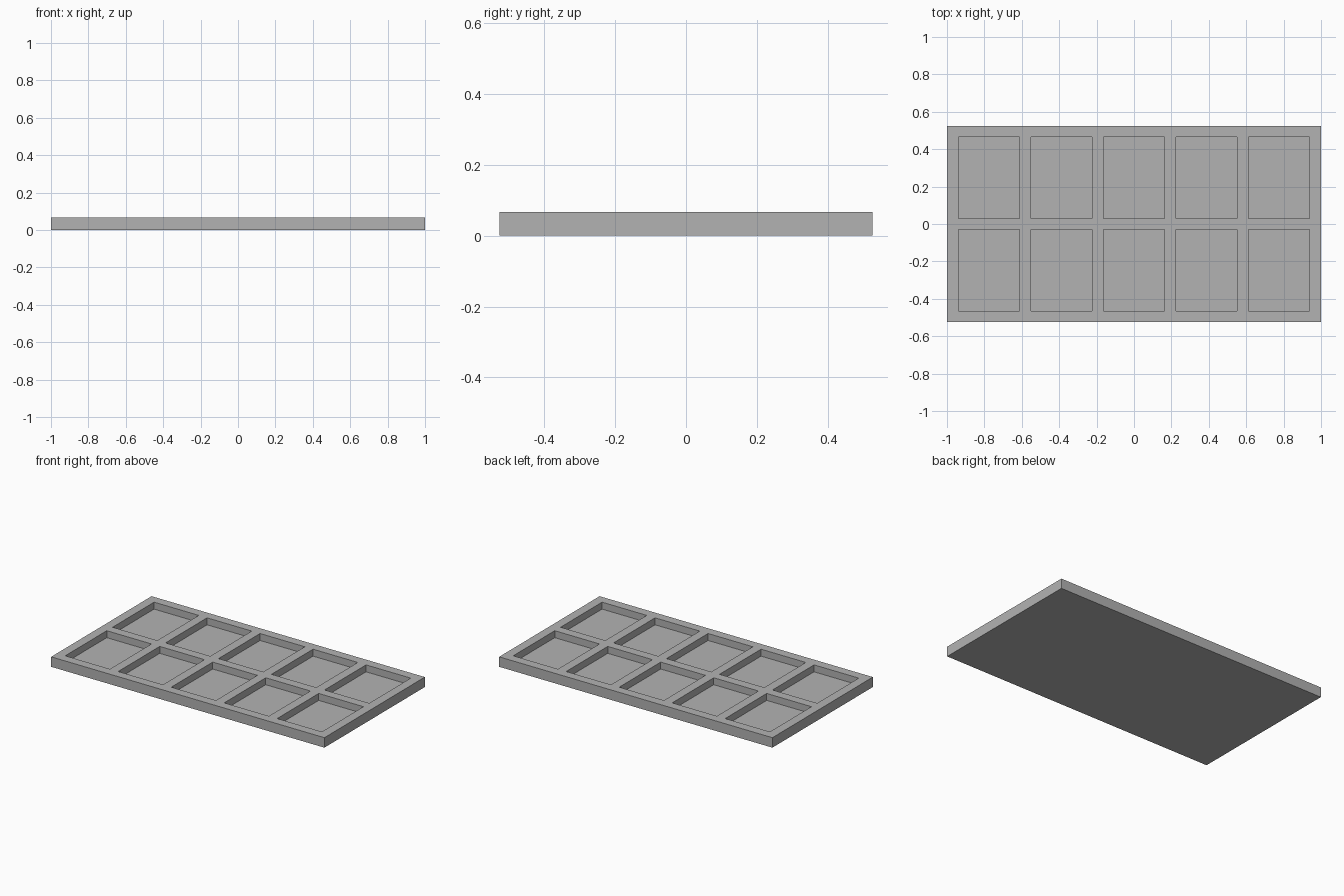
import bpy, bmesh
from mathutils import Vector

old = bpy.data.objects.get("Cube")
if old:
    bpy.data.objects.remove(old, do_unlink=True)

LENGTH, WIDTH, HEIGHT = 2.0, 1.05, 0.066
COLUMNS, ROWS = 5, 2
WALL = 0.0606
DEPTH = 0.046


def wall_lines(size, count):
    """Positions of both sides of every pocket along one axis."""
    pocket = (size - WALL * (count + 1)) / count
    starts = [-size / 2 + WALL + i * (pocket + WALL) for i in range(count)]
    return [(s, s + pocket) for s in starts]


columns, rows = wall_lines(LENGTH, COLUMNS), wall_lines(WIDTH, ROWS)

# Solid slab
bm = bmesh.new()
bmesh.ops.create_cube(bm, size=1)
bmesh.ops.scale(bm, vec=(LENGTH, WIDTH, HEIGHT), verts=bm.verts)
bmesh.ops.translate(bm, vec=(0, 0, HEIGHT / 2), verts=bm.verts)

# Cut the slab along every pocket side
for axis, spans in ((Vector((1, 0, 0)), columns), (Vector((0, 1, 0)), rows)):
    for span in spans:
        for position in span:
            bmesh.ops.bisect_plane(bm, geom=bm.verts[:] + bm.edges[:] + bm.faces[:],
                                   plane_co=axis * position, plane_no=axis)


def inside(value, spans):
    return any(a < value < b for a, b in spans)


# Sink the pocket floors
bm.normal_update()
pockets = []
for face in bm.faces:
    centre = face.calc_center_median()
    if face.normal.z > 0.9 and inside(centre.x, columns) and inside(centre.y, rows):
        pockets.append(face)
result = bmesh.ops.extrude_face_region(bm, geom=pockets)
sunk = [g for g in result["geom"] if isinstance(g, bmesh.types.BMVert)]
bmesh.ops.translate(bm, vec=(0, 0, -DEPTH), verts=sunk)
leftover = [f for f in pockets if f.is_valid]
if leftover:
    bmesh.ops.delete(bm, geom=leftover, context="FACES_ONLY")

# Merge the flat cut lines away and face everything outward
bmesh.ops.dissolve_limit(bm, angle_limit=0.01, verts=bm.verts[:], edges=bm.edges[:])
bmesh.ops.recalc_face_normals(bm, faces=bm.faces[:])

mesh = bpy.data.meshes.new("pocket_tray")
bm.to_mesh(mesh)
bm.free()
tray = bpy.data.objects.new("pocket_tray", mesh)
bpy.context.collection.objects.link(tray)

# Plain grey
grey = bpy.data.materials.new("mid_grey")
grey.use_nodes = True
colour = (0.448, 0.448, 0.448, 1)
grey.diffuse_color = colour
grey.node_tree.nodes["Principled BSDF"].inputs["Base Color"].default_value = colour
mesh.materials.append(grey)
